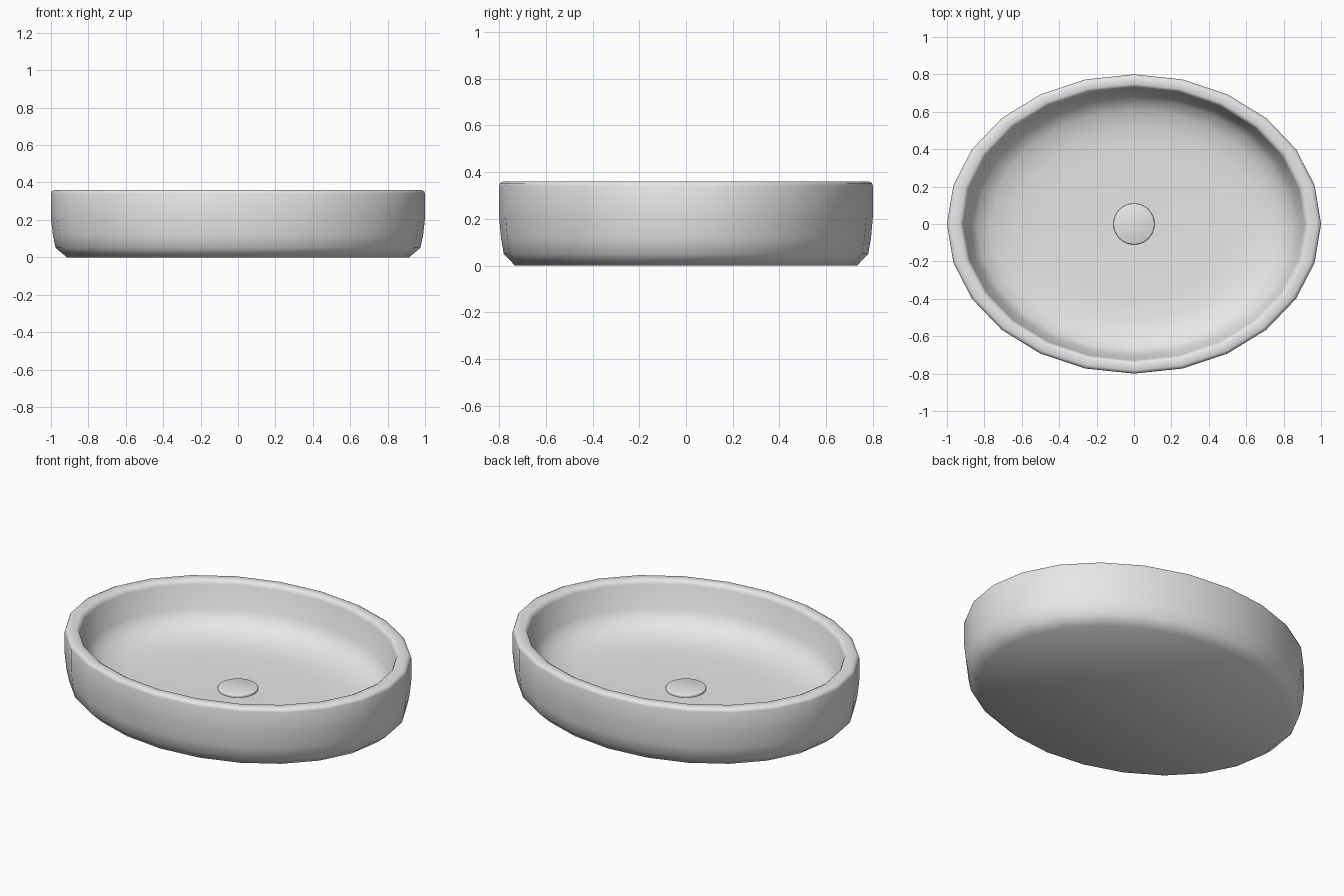
import bpy
import bmesh
from math import cos, sin, tau, radians

cube = bpy.data.objects.get("Cube")
if cube:
    bpy.data.objects.remove(cube, do_unlink=True)

ceramic = bpy.data.materials.new("grey_ceramic")
ceramic.use_nodes = True
COLOUR = (0.8, 0.8, 0.8, 1)
ceramic.diffuse_color = COLOUR
ceramic.node_tree.nodes["Principled BSDF"].inputs["Base Color"].default_value = COLOUR


def lathe(name, profile, sides, depth_ratio, angle):
    """Sweep (radius, height) points round an ellipse and cap both ends."""
    bm = bmesh.new()
    rings = [[bm.verts.new((r * cos(tau * i / sides),
                            r * depth_ratio * sin(tau * i / sides), z))
              for i in range(sides)] for r, z in profile]
    for low, high in zip(rings, rings[1:]):
        for i in range(sides):
            j = (i + 1) % sides
            bm.faces.new((low[i], low[j], high[j], high[i]))
    bm.faces.new(rings[0][::-1])
    bm.faces.new(rings[-1])
    mesh = bpy.data.meshes.new(name)
    bm.to_mesh(mesh)
    bm.free()
    mesh.materials.append(ceramic)
    obj = bpy.data.objects.new(name, mesh)
    bpy.context.collection.objects.link(obj)
    bpy.ops.object.select_all(action="DESELECT")
    obj.select_set(True)
    bpy.context.view_layer.objects.active = obj
    bpy.ops.object.shade_smooth_by_angle(angle=radians(angle))
    return obj


# Oval bowl: base, outer wall, rounded rim, inner wall, floor
lathe("basin", [
    (0.915, 0), (0.975, 0.05), (0.99, 0.12), (1, 0.21), (1, 0.34),
    (0.995, 0.353), (0.98, 0.36), (0.935, 0.36), (0.92, 0.353), (0.912, 0.335),
    (0.88, 0.2), (0.84, 0.145), (0.76, 0.105), (0.64, 0.082), (0.5, 0.075),
], 24, 0.8, 60)

# Round drain cover resting on the floor
lathe("drain_cover", [
    (0.108, 0.07), (0.11, 0.085), (0.108, 0.089), (0.104, 0.091),
], 32, 1, 40)
